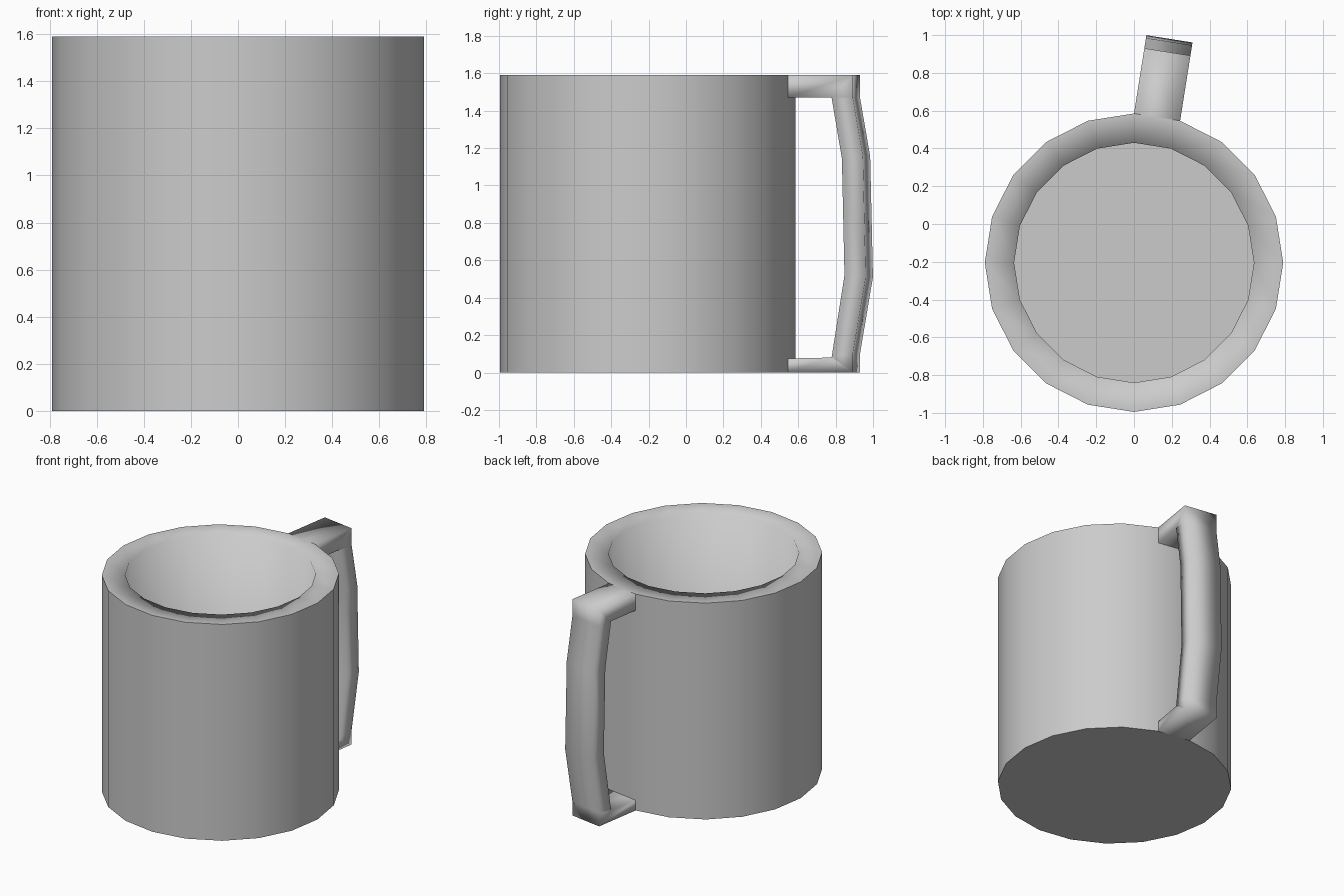
import bpy, bmesh, math
from mathutils import Vector

if "Cube" in bpy.data.objects:
    bpy.data.objects.remove(bpy.data.objects["Cube"])

SIDES = 20
CENTRE = Vector((0, -0.205, 0))
R_OUT, R_IN, HEIGHT, FLOOR = 0.79, 0.635, 1.59, 0.1


def finish(name, bm, sharp_angle, soft=()):
    # smooth faces, with sharp edges above the angle except the soft ones
    bmesh.ops.recalc_face_normals(bm, faces=bm.faces)
    for f in bm.faces:
        f.smooth = True
    for e in bm.edges:
        e.smooth = e in soft or e.calc_face_angle(0) < math.radians(sharp_angle)
    mesh = bpy.data.meshes.new(name)
    bm.to_mesh(mesh)
    bm.free()
    obj = bpy.data.objects.new(name, mesh)
    bpy.context.collection.objects.link(obj)
    return obj


# Mug body: stacked rings from the base, over the rim, down to the inner floor
bm = bmesh.new()
rings = []
for r, z in [(R_OUT, 0), (R_OUT, HEIGHT), (R_IN, HEIGHT), (R_IN, FLOOR)]:
    rings.append([bm.verts.new(CENTRE + Vector((
        r * math.cos(math.tau * i / SIDES), r * math.sin(math.tau * i / SIDES), z)))
        for i in range(SIDES)])
for a, b in zip(rings, rings[1:]):
    for i in range(SIDES):
        j = (i + 1) % SIDES
        bm.faces.new((a[i], a[j], b[j], b[i]))
bm.faces.new(rings[0])
bm.faces.new(rings[-1])
lip = set(rings[2])
soft = {e for e in bm.edges if lip.issuperset(e.verts)}
finish("mug_body", bm, 40, soft)

# Handle: outer and inner (distance, height) pairs, as wide as one body facet
pairs = [
    ((0.78, 1.59), (0.78, 1.47)),
    ((1.13, 1.59), (1.016, 1.47)),
    ((1.13, 1.47), (1.016, 1.465)),
    ((1.185, 1.155), (1.071, 1.145)),
    ((1.20, 0.51), (1.085, 0.52)),
    ((1.13, 0.10), (1.016, 0.085)),
    ((1.13, 0.0), (1.016, 0.08)),
    ((0.78, 0.0), (0.78, 0.075)),
]
angle = math.radians(81)
out = Vector((math.cos(angle), math.sin(angle), 0))
side = Vector((-out.y, out.x, 0)) * R_OUT * math.sin(math.pi / SIDES)
bm = bmesh.new()
sections = []
for (do, zo), (di, zi) in pairs:
    sections.append([bm.verts.new(CENTRE + out * d + side * s + Vector((0, 0, z)))
                     for d, z, s in ((do, zo, -1), (do, zo, 1), (di, zi, 1), (di, zi, -1))])
for a, b in zip(sections, sections[1:]):
    for i in range(4):
        j = (i + 1) % 4
        bm.faces.new((a[i], a[j], b[j], b[i]))
finish("handle", bm, 100)
